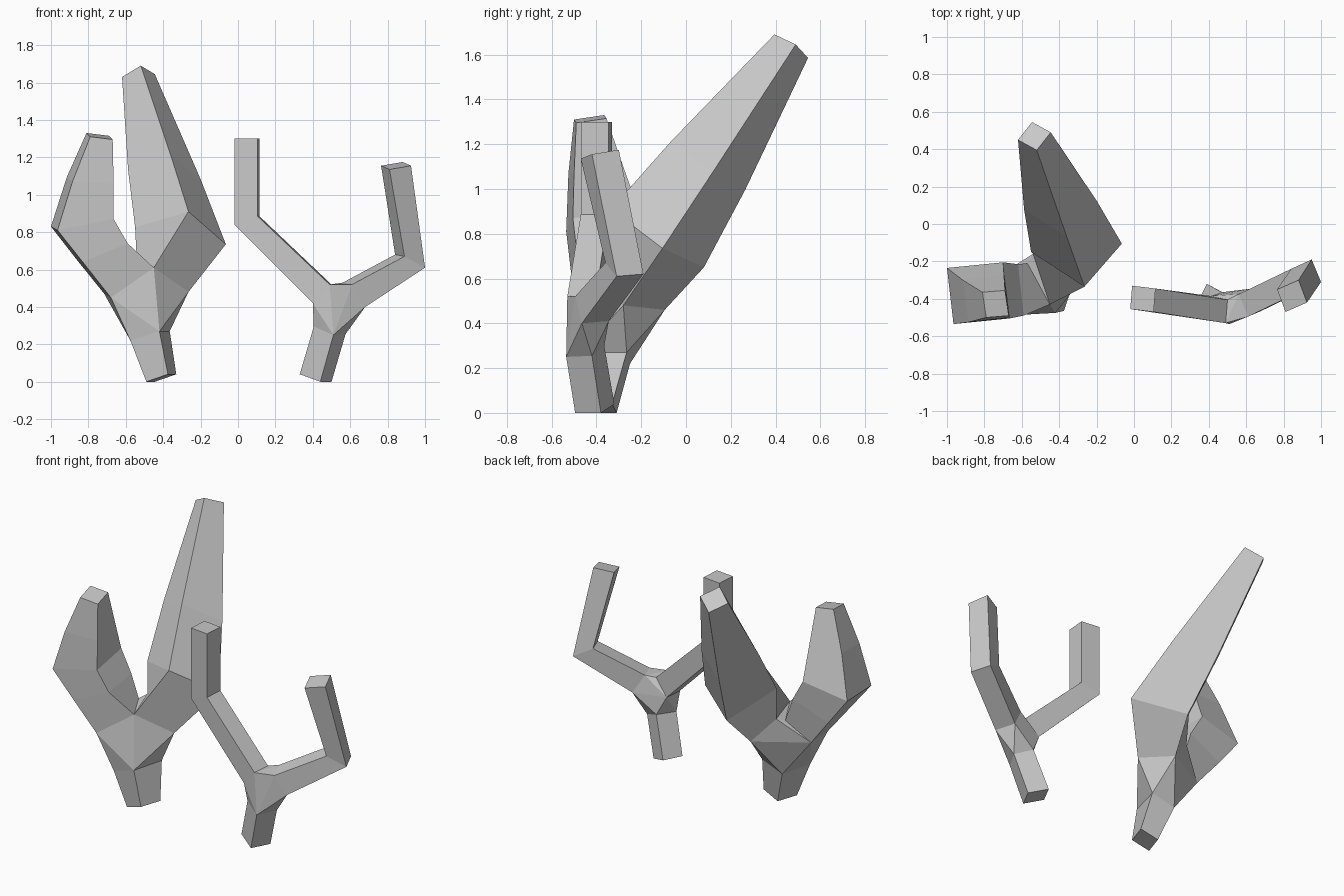
import bpy, bmesh
from mathutils import Vector as V

if "Cube" in bpy.data.objects:
    bpy.data.objects.remove(bpy.data.objects["Cube"])

grey = bpy.data.materials.new("pale_grey")
grey.diffuse_color = (0.58, 0.58, 0.58, 1)
grey.use_nodes = True
grey.node_tree.nodes["Principled BSDF"].inputs["Base Color"].default_value = grey.diffuse_color


def ring(a, b, d, c=None):
    """Four-sided section a, b, c, d; c completes the parallelogram unless given."""
    a, b, d = V(a), V(b), V(d)
    return [a, b, V(c) if c else b + d - a, d]


def between(r, s, t, swell):
    """Section between two others, slightly swollen."""
    pts = [p.lerp(q, t) for p, q in zip(r, s)]
    mid = sum(pts, V()) / 4
    return [mid + (p - mid) * swell for p in pts]


def build_branch(name, limbs):
    """Each limb is a list of sections from the fork outwards to its tip."""
    bm = bmesh.new()

    def outward(face, centre):
        face.normal_update()
        if face.normal.dot(face.calc_center_median() - centre) < 0:
            face.normal_flip()

    # fork: convex hull of the first sections, left open where limbs join
    roots = [[bm.verts.new(p) for p in limb[0]] for limb in limbs]
    pts = [v for r in roots for v in r]
    centre = sum((v.co for v in pts), V()) / len(pts)
    bmesh.ops.convex_hull(bm, input=pts)
    caps = [f for f in bm.faces if any(all(v in r for v in f.verts) for r in roots)]
    bmesh.ops.delete(bm, geom=caps, context='FACES_ONLY')
    for f in bm.faces:
        outward(f, centre)

    # limbs: four-sided tubes with a closed tip
    for limb, root in zip(limbs, roots):
        prev = [v if v.is_valid else bm.verts.new(p) for v, p in zip(root, limb[0])]
        for section in limb[1:]:
            cur = [bm.verts.new(p) for p in section]
            mid = sum((v.co for v in prev + cur), V()) / 8
            for i in range(4):
                j = (i + 1) % 4
                outward(bm.faces.new((prev[i], prev[j], cur[j], cur[i])), mid)
            prev = cur
        outward(bm.faces.new(prev), mid)

    bmesh.ops.remove_doubles(bm, verts=bm.verts[:], dist=0.0005)
    mesh = bpy.data.meshes.new(name)
    bm.to_mesh(mesh)
    bm.free()
    mesh.materials.append(grey)
    bpy.context.collection.objects.link(bpy.data.objects.new(name, mesh))


# small branch: trunk and two bent arms
small_trunk = [
    ring((.51, -.535, .25), (.575, -.42, .255), (.405, -.48, .295)),
    ring((.44, -.495, 0), (.50, -.38, 0), (.33, -.435, .04))]
small_left = [
    ring((.40, -.51, .42), (.41, -.385, .42), (.49, -.53, .52)),
    ring((-.02, -.455, .84), (-.01, -.33, .84), (.105, -.47, .885)),
    ring((-.02, -.455, 1.3), (-.01, -.33, 1.3), (.105, -.47, 1.3))]
small_right = [
    ring((.68, -.465, .40), (.63, -.345, .41), (.61, -.495, .52)),
    ring((1.0, -.31, .61), (.95, -.19, .62), (.89, -.36, .67)),
    ring((.925, -.42, 1.155), (.88, -.30, 1.175), (.81, -.47, 1.135))]
build_branch("small_branch", [small_trunk, small_left, small_right])

# large branch: trunk, thick bent arm and long arm leaning back
large_trunk = [
    ring((-.575, -.46, .22), (-.52, -.25, .22), (-.42, -.475, .27)),
    ring((-.49, -.445, 0), (-.445, -.31, 0), (-.375, -.465, .04))]
large_left = [
    ring((-.68, -.49, .45), (-.715, -.27, .47), (-.45, -.43, .61), (-.57, -.21, .60)),
    ring((-.83, -.515, .64), (-.86, -.24, .65), (-.59, -.49, .74)),
    ring((-.965, -.535, .81), (-1.0, -.235, .83), (-.665, -.505, .87)),
    ring((-.885, -.525, 1.07), (-.915, -.30, 1.095), (-.665, -.50, 1.06)),
    ring((-.79, -.50, 1.31), (-.81, -.365, 1.33), (-.67, -.49, 1.295))]
back_elbow = ring((-.265, -.335, .91), (-.065, -.105, .735), (-.55, -.15, .825))
back_tip = ring((-.52, .395, 1.69), (-.445, .49, 1.645), (-.62, .45, 1.63))
large_back = [
    ring((-.45, -.43, .61), (-.265, -.28, .48), (-.54, -.16, .62), (-.40, -.095, .46)),
    back_elbow, between(back_elbow, back_tip, .38, 1.06), back_tip]
build_branch("large_branch", [large_trunk, large_left, large_back])
